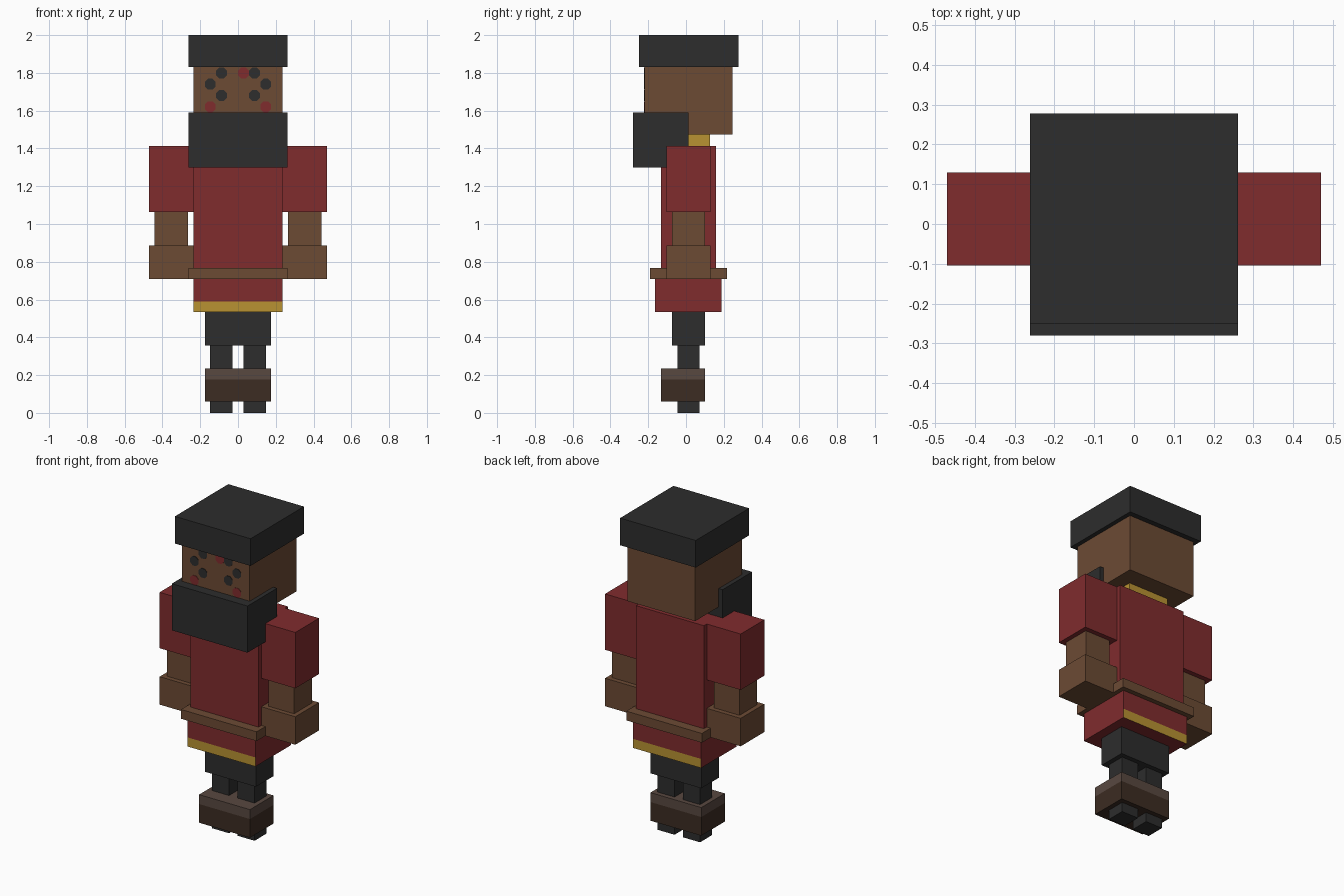
import bpy
import bmesh
import math
from mathutils import Matrix, Vector

if "Cube" in bpy.data.objects:
    bpy.data.objects.remove(bpy.data.objects["Cube"])


def material(name, rgb):
    m = bpy.data.materials.new(name)
    m.diffuse_color = (*rgb, 1.0)
    m.use_nodes = True
    m.node_tree.nodes["Principled BSDF"].inputs["Base Color"].default_value = m.diffuse_color
    return m


RED = material("dark red", (0.216, 0.025, 0.027))
SKIN = material("brown", (0.150, 0.069, 0.034))
BLACK = material("charcoal", (0.026, 0.026, 0.026))
GOLD = material("gold", (0.479, 0.287, 0.032))
BOOT = material("boot brown", (0.045, 0.025, 0.016))
CUFF = material("boot cuff grey brown", (0.098, 0.065, 0.051))


def finish(name, bm, *mats):
    mesh = bpy.data.meshes.new(name)
    bm.to_mesh(mesh)
    bm.free()
    for m in mats:
        mesh.materials.append(m)
    ob = bpy.data.objects.new(name, mesh)
    bpy.context.collection.objects.link(ob)
    return ob


def box(name, x, y, z, *mats):
    """Box from (min, max) ranges; a second material goes on front and back."""
    lo, hi = Vector((x[0], y[0], z[0])), Vector((x[1], y[1], z[1]))
    bm = bmesh.new()
    bmesh.ops.create_cube(bm, size=1.0, matrix=Matrix.Translation((lo + hi) / 2)
                          @ Matrix.Diagonal((*(hi - lo), 1)))
    bm.normal_update()
    if len(mats) > 1:
        for f in bm.faces:
            f.material_index = int(abs(f.normal.y) > 0.5)
    return finish(name, bm, *mats)


def centred(name, half_x, y, z, *mats):
    return box(name, (-half_x, half_x), y, z, *mats)


def pair(name, x, y, z, mat):
    box("right_" + name, x, y, z, mat)
    box("left_" + name, (-x[1], -x[0]), y, z, mat)


def spots(name, points, y, mat):
    """Thin eight-sided plates on a front face."""
    bm = bmesh.new()
    r = 0.029 / math.cos(math.pi / 8)
    for px, pz in points:
        mat4 = (Matrix.Translation((px, y, pz)) @ Matrix.Rotation(math.pi / 2, 4, 'X')
                @ Matrix.Rotation(math.pi / 8, 4, 'Z'))
        bmesh.ops.create_cone(bm, cap_ends=True, segments=8, radius1=r,
                              radius2=r, depth=0.004, matrix=mat4)
    return finish(name, bm, mat)


# Head, hat, beard and neck
centred("hat", 0.262, (-0.25, 0.278), (1.83, 2.0), BLACK)
centred("head", 0.235, (-0.22, 0.245), (1.475, 1.83), SKIN)
centred("beard", 0.262, (-0.28, 0.012), (1.298, 1.59), BLACK)
centred("neck", 0.14, (-0.10, 0.128), (1.38, 1.475), GOLD)

# Painted face details
spots("face_dark_spots", [(s * px, pz) for s in (-1, 1) for px, pz in
      ((0.088, 1.80), (0.147, 1.74), (0.088, 1.68))], -0.221, BLACK)
spots("face_red_spots", [(0.029, 1.80), (-0.147, 1.62), (0.147, 1.62)], -0.2205, RED)

# Torso, belt and skirt with gold hem on front and back
centred("torso", 0.235, (-0.132, 0.158), (0.71, 1.413), RED)
centred("belt", 0.262, (-0.19, 0.217), (0.71, 0.768), SKIN)
centred("skirt", 0.235, (-0.163, 0.187), (0.59, 0.71), RED)
centred("skirt_hem", 0.235, (-0.163, 0.187), (0.533, 0.59), RED, GOLD)

# Arms
pair("sleeve", (0.235, 0.47), (-0.104, 0.13), (1.063, 1.413), RED)
pair("forearm", (0.265, 0.441), (-0.075, 0.10), (0.885, 1.063), SKIN)
pair("hand", (0.235, 0.47), (-0.104, 0.13), (0.71, 0.885), SKIN)

# Legs and boots
centred("trousers", 0.176, (-0.075, 0.10), (0.357, 0.533), BLACK)
pair("leg", (0.03, 0.147), (-0.046, 0.071), (0.0, 0.357), BLACK)
centred("boots", 0.176, (-0.133, 0.10), (0.06, 0.177), BOOT)
centred("boot_cuff", 0.176, (-0.133, 0.10), (0.177, 0.236), CUFF)
